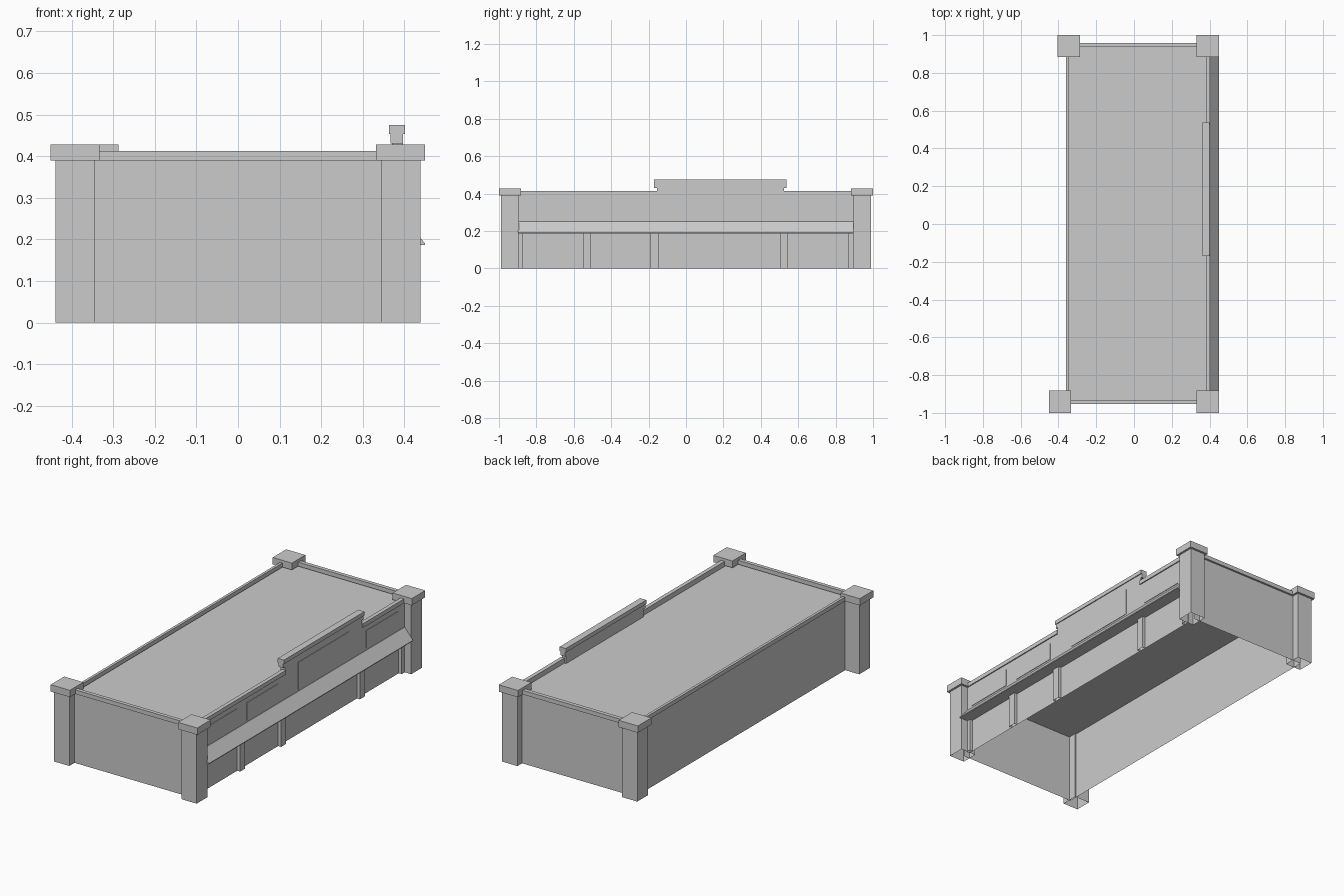
import bpy, bmesh

if "Cube" in bpy.data.objects:
    bpy.data.objects.remove(bpy.data.objects["Cube"])


def mesh_object(name, verts, faces):
    me = bpy.data.meshes.new(name)
    me.from_pydata(verts, [], faces)
    ob = bpy.data.objects.new(name, me)
    bpy.context.collection.objects.link(ob)
    return ob


def box(name, x, y, z, open_bottom=False, open_top=False):
    verts = [(a, b, c) for c in z for b in y for a in x]
    faces = [(0, 1, 5, 4), (1, 3, 7, 5), (3, 2, 6, 7), (2, 0, 4, 6)]
    if not open_bottom:
        faces.append((0, 2, 3, 1))
    if not open_top:
        faces.append((4, 5, 7, 6))
    return mesh_object(name, verts, faces)


def extrude_y(name, profile, y0, y1):
    # closed x/z profile swept along y
    n = len(profile)
    verts = [(x, y, z) for y in (y0, y1) for x, z in profile]
    faces = [tuple(range(n)), tuple(range(2 * n - 1, n - 1, -1))]
    faces += [(i, i + n, (i + 1) % n + n, (i + 1) % n) for i in range(n)]
    ob = mesh_object(name, verts, faces)
    bm = bmesh.new()
    bm.from_mesh(ob.data)
    bmesh.ops.recalc_face_normals(bm, faces=bm.faces)
    bm.to_mesh(ob.data)
    bm.free()
    return ob


H = 0.39                      # wall height
L, R, F, B = -0.352, 0.38, -0.942, 0.948

# Thin outer walls, open underneath
mesh_object("outer_walls",
            [(x, y, z) for z in (0, H) for x, y in ((R, F), (L, F), (L, B), (R, B))],
            [(1, 0, 4, 5), (2, 1, 5, 6), (3, 2, 6, 7)])

# Flat roof sheet
mesh_object("roof", [(L, F, 0.385), (R, F, 0.385), (R, B, 0.385), (L, B, 0.385)],
            [(0, 1, 2, 3)])

# Corner pillars with caps; the back left one is set inward
for name, cx, cy in (("front_left", -0.392, -0.941), ("front_right", 0.391, -0.941),
                     ("back_left", -0.346, 0.942), ("back_right", 0.391, 0.942)):
    box(name + "_pillar", (cx - 0.047, cx + 0.047), (cy - 0.047, cy + 0.047), (0, H), True, True)
    box(name + "_cap", (cx - 0.059, cx + 0.059), (cy - 0.059, cy + 0.059), (H, 0.428))

# Parapet coping strips
CZ = (H, 0.413)
box("left_coping", (-0.36, -0.345), (-0.89, 0.89), CZ)
box("front_coping", (-0.335, 0.335), (-0.953, -0.932), CZ)
box("back_coping", (-0.29, 0.335), (0.937, 0.959), CZ)
box("facade_coping_near", (0.38, 0.402), (-0.885, -0.155), CZ)
box("facade_coping_far", (0.38, 0.402), (0.525, 0.885), CZ)

# Shop front: recessed glazing, upper facade, pilasters
mesh_object("shop_glazing", [(R, -0.9, 0), (R, 0.9, 0), (R, 0.9, 0.19), (R, -0.9, 0.19)],
            [(0, 1, 2, 3)])
box("upper_facade", (R, 0.396), (-0.9, 0.9), (0.187, H))
for i, (y0, y1) in enumerate(((-0.9, -0.873), (-0.55, -0.508), (-0.19, -0.145),
                              (0.502, 0.545), (0.868, 0.895))):
    box(f"pilaster_{i + 1}", (R, 0.398), (y0, y1), (0, 0.187), True)

# Raised sign wall with stepped cap
box("sign_wall", (0.37, 0.396), (-0.155, 0.525), (0.385, 0.432))
extrude_y("sign_wall_cap",
          [(0.367, 0.43), (0.396, 0.43), (0.396, 0.453), (0.401, 0.453),
           (0.401, 0.475), (0.363, 0.475), (0.363, 0.453), (0.367, 0.453)],
          -0.17, 0.537)

# Facade panels above the awning
for i, (y0, y1, z1) in enumerate(((-0.855, -0.575, 0.36), (-0.49, -0.215, 0.36),
                                  (-0.04, 0.41, 0.412), (0.56, 0.835, 0.36))):
    box(f"facade_panel_{i + 1}", (0.395, 0.399), (y0, y1), (0.262, z1))

# Sloped awning along the shop front
extrude_y("awning", [(R, 0.187), (0.449, 0.187), (0.449, 0.191), (0.398, 0.251), (R, 0.251)],
          -0.897, 0.895)
